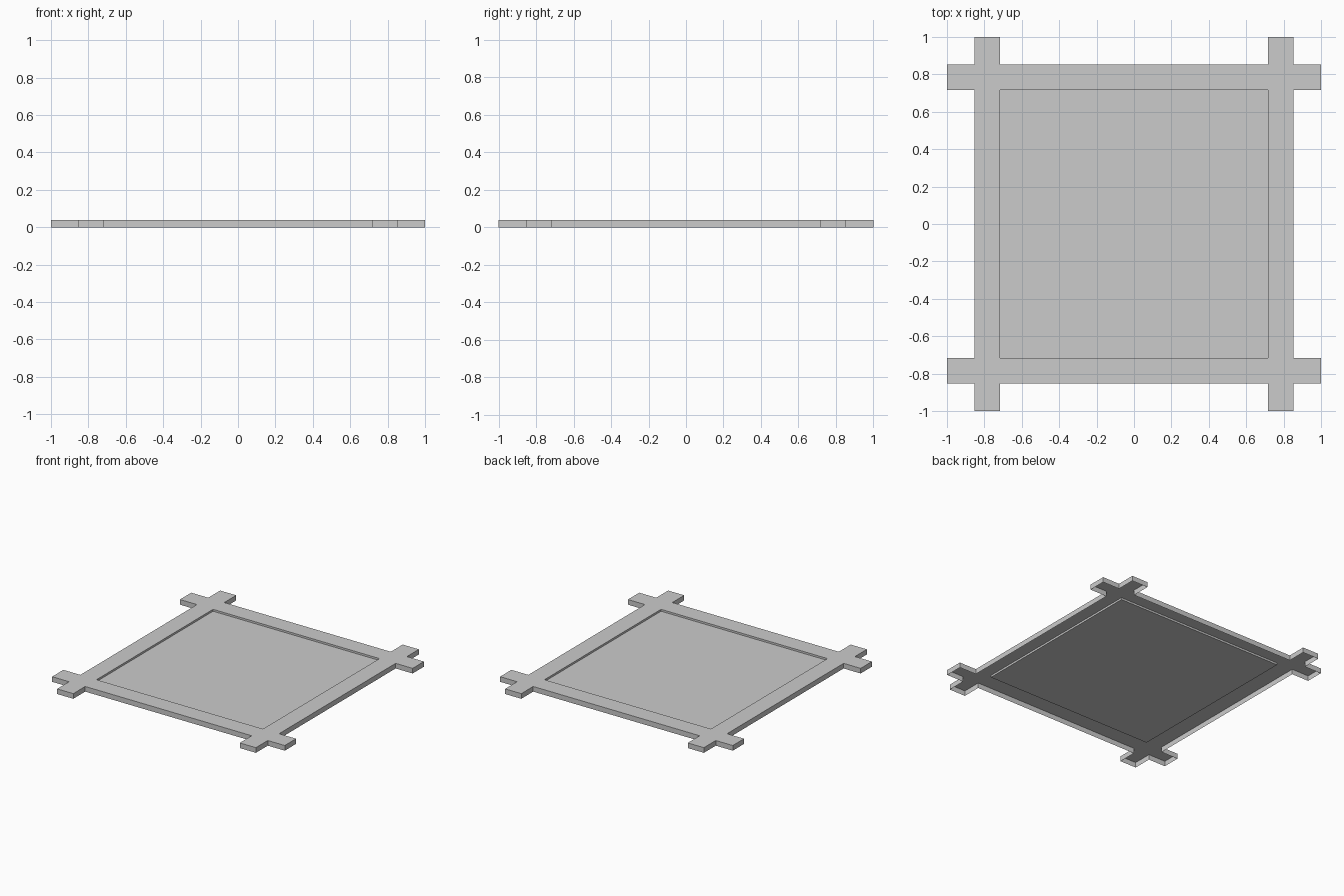
import bpy
import bmesh

if "Cube" in bpy.data.objects:
    bpy.data.objects.remove(bpy.data.objects["Cube"])

HEIGHT = 0.04
PANEL_Z = 0.025
LINES = [-1.0, -0.854, -0.7155, 0.7155, 0.854, 1.0]  # bar edges, same on both axes
BARS = (1, 3)                                        # grid strips that are bars

bm = bmesh.new()

# Flat top of the four crossing bars
grid = [[bm.verts.new((x, y, HEIGHT)) for y in LINES] for x in LINES]
for i in range(5):
    for j in range(5):
        if i in BARS or j in BARS:
            bm.faces.new((grid[i][j], grid[i + 1][j],
                          grid[i + 1][j + 1], grid[i][j + 1]))
bmesh.ops.delete(bm, geom=[v for v in bm.verts if not v.link_faces], context='VERTS')

# Split the rim into the inner opening and the outer outline
rim = [e for e in bm.edges if e.is_boundary]
inner = [e for e in rim if all(max(abs(v.co.x), abs(v.co.y)) < 0.72 for v in e.verts)]
outer = [e for e in rim if e not in inner]


def drop(edges, z):
    """Extrude edges straight down to height z and return the new edges."""
    geom = bmesh.ops.extrude_edge_only(bm, edges=edges)["geom"]
    for v in geom:
        if isinstance(v, bmesh.types.BMVert):
            v.co.z = z
    return [e for e in geom if isinstance(e, bmesh.types.BMEdge) and e.is_boundary
            and all(abs(v.co.z - z) < 1e-6 for v in e.verts)]


# Outer skirt, open underneath
drop(outer, 0.0)

# Recessed centre panel
bmesh.ops.contextual_create(bm, geom=drop(inner, PANEL_Z))

# Face the sheet up and outwards
bmesh.ops.recalc_face_normals(bm, faces=bm.faces[:])
bm.normal_update()
top = max(bm.faces, key=lambda f: f.calc_center_median().z)
if top.normal.z < 0:
    bmesh.ops.reverse_faces(bm, faces=bm.faces[:])

mesh = bpy.data.meshes.new("crossed_bar_frame")
bm.to_mesh(mesh)
bm.free()
frame = bpy.data.objects.new("crossed_bar_frame", mesh)
bpy.context.collection.objects.link(frame)
